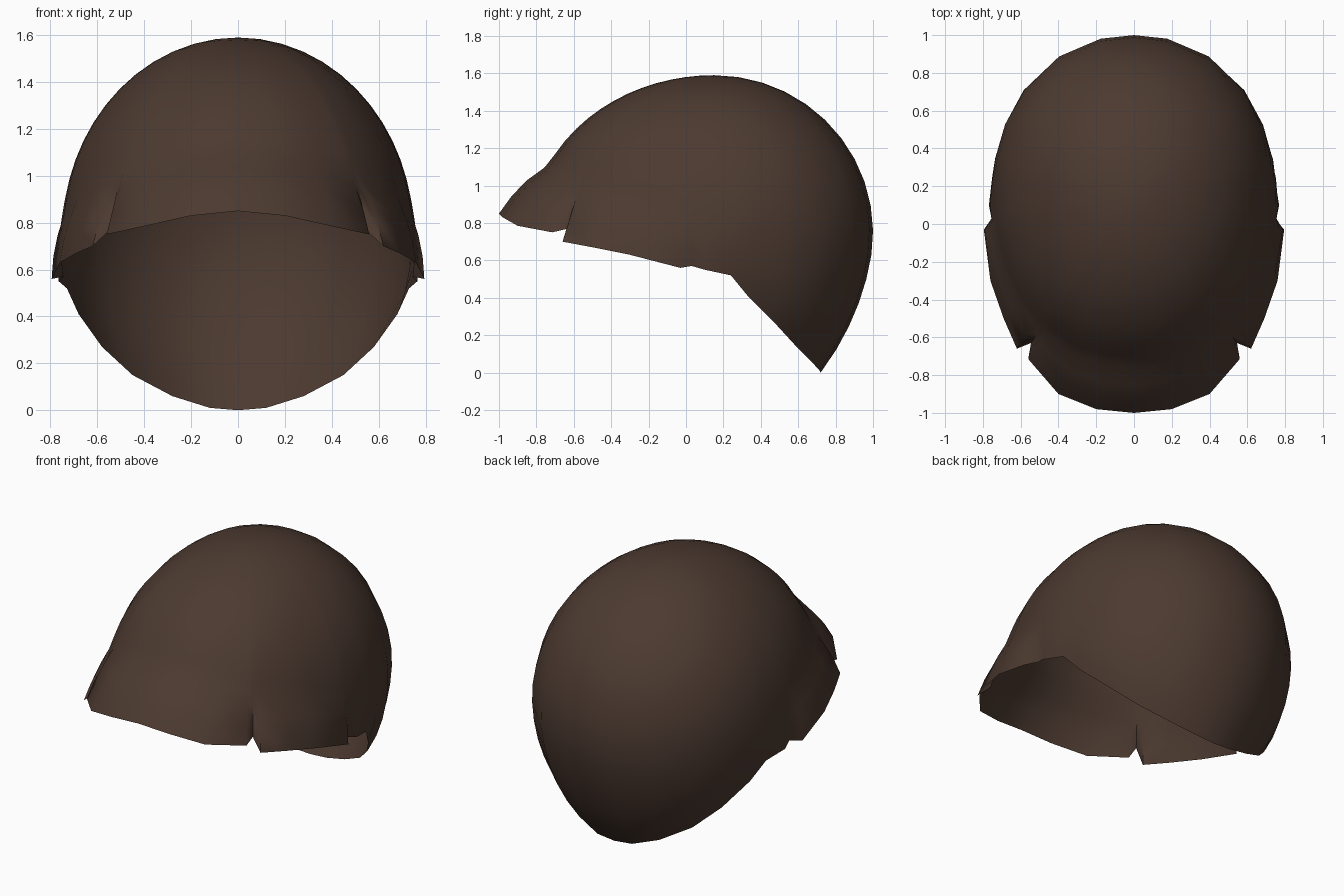
import bpy, bmesh
from math import sin, cos, atan2, hypot, pi
from mathutils import Vector

if "Cube" in bpy.data.objects:
    bpy.data.objects.remove(bpy.data.objects["Cube"])

CENTRE = Vector((0, 0.15, 0.75))
ROWS = 16

# Rim of the right half, from the front of the brim round to the nape
RIM = [(0, -1.0, .85), (.2, -.98, .83), (.4, -.90, .785), (.56, -.715, .75),
       (.545, -.63, .77), (.62, -.66, .70), (.69, -.5, .67), (.76, -.3, .63),
       (.795, -.03, .56), (.745, .03, .57), (.765, .1, .55), (.73, .24, .52),
       (.68, .33, .41), (.58, .47, .27), (.45, .58, .15), (.28, .67, .06),
       (.12, .715, .01), (0, .72, 0)]


def dome_radius(d):
    """Distance from the centre to the rounded dome along direction d."""
    b = .98 if d.y < 0 else .85
    p = 2.12
    flat = (abs(d.x / .75) ** p + abs(d.y / b) ** p) ** (2 / p)
    return (flat + (d.z / .84) ** 2) ** -.5


def meridian(rim_point):
    """Points running from just below the crown down to the rim."""
    v = Vector(rim_point) - CENTRE
    az = atan2(v.x, v.y)
    end = atan2(v.z, hypot(v.x, v.y))
    front = v.y < -.1
    pts = []
    for i in range(1, ROWS + 1):
        s = i / ROWS
        e = pi / 2 + (end - pi / 2) * s
        d = Vector((sin(az) * cos(e), cos(az) * cos(e), sin(e)))
        # flare outwards into the brim, straight in front and soft behind
        start = .8 if front else .7
        t = max(0, (s - start) / (1 - start))
        t = t if front else t * t
        r = dome_radius(d)
        pts.append(CENTRE + d * (r + (v.length - r) * t))
    return pts


# Cap shell: meridians of both halves joined at the crown
right = [meridian(p) for p in RIM]
left = [[Vector((-p.x, p.y, p.z)) for p in m] for m in right[-2:0:-1]]
bm = bmesh.new()
crown = bm.verts.new(CENTRE + Vector((0, 0, .84)))
cols = [[bm.verts.new(p) for p in m] for m in right + left]
for a, b in zip(cols, cols[1:] + cols[:1]):
    bm.faces.new((crown, a[0], b[0]))
    for i in range(ROWS - 1):
        bm.faces.new((a[i], a[i + 1], b[i + 1], b[i]))
bmesh.ops.recalc_face_normals(bm, faces=bm.faces)
if sum(f.normal.dot(f.calc_center_median() - CENTRE) for f in bm.faces) < 0:
    bmesh.ops.reverse_faces(bm, faces=bm.faces)
mesh = bpy.data.meshes.new("cap_shell")
bm.to_mesh(mesh)
bm.free()

brown = bpy.data.materials.new("dark brown")
brown.diffuse_color = (.072, .042, .030, 1)
brown.use_nodes = True
brown.node_tree.nodes["Principled BSDF"].inputs["Base Color"].default_value = brown.diffuse_color
mesh.materials.append(brown)
cap = bpy.data.objects.new("cap_shell", mesh)
bpy.context.collection.objects.link(cap)
bpy.context.view_layer.objects.active = cap
cap.select_set(True)
bpy.ops.object.shade_smooth_by_angle(angle=1.0)
